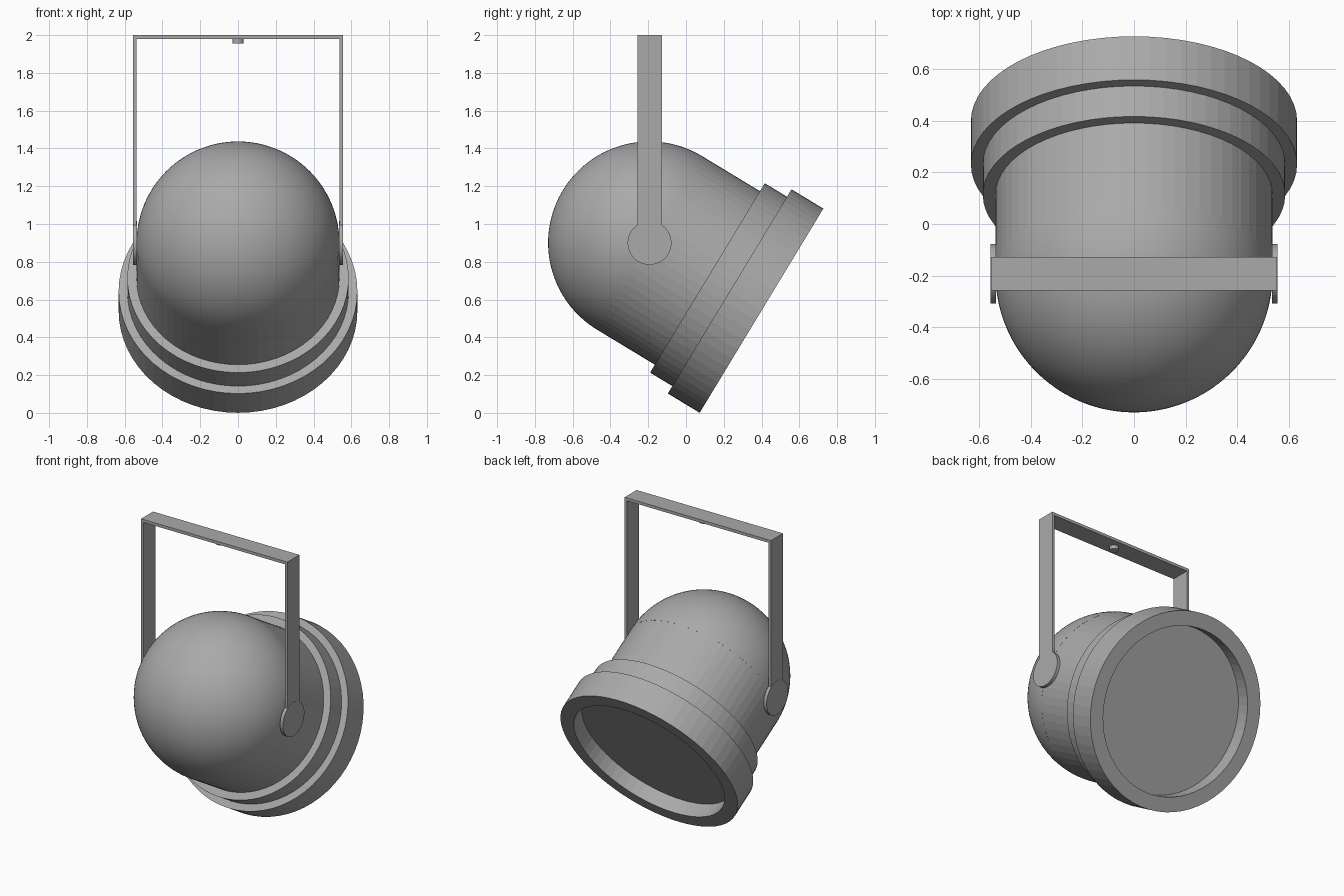
import bpy
import bmesh
import math
from mathutils import Matrix, Vector

cube = bpy.data.objects.get("Cube")
if cube:
    bpy.data.objects.remove(cube, do_unlink=True)

# Single painted metal finish
metal = bpy.data.materials.new("grey metal")
metal.use_nodes = True
GREY = (0.4, 0.4, 0.4, 1)
metal.diffuse_color = GREY
metal.node_tree.nodes["Principled BSDF"].inputs["Base Color"].default_value = GREY

PIVOT = Vector((0, -0.193, 0.9))
TILT = Matrix.Translation(PIVOT) @ Matrix.Rotation(math.radians(-121.2), 4, "X")
R = 0.537


def finish(name, bm, matrix=Matrix()):
    bmesh.ops.recalc_face_normals(bm, faces=bm.faces)
    mesh = bpy.data.meshes.new(name)
    bm.to_mesh(mesh)
    bm.free()
    mesh.materials.append(metal)
    obj = bpy.data.objects.new(name, mesh)
    bpy.context.collection.objects.link(obj)
    obj.matrix_world = matrix
    return obj


def lathe(name, profile, steps):
    """Spin (radius, distance) points around the lamp axis."""
    bm = bmesh.new()
    verts = [bm.verts.new((r, 0, t)) for r, t in profile]
    edges = [bm.edges.new(pair) for pair in zip(verts, verts[1:])]
    bmesh.ops.spin(bm, geom=verts + edges, axis=(0, 0, 1), cent=(0, 0, 0),
                   angle=math.tau, steps=steps)
    bmesh.ops.remove_doubles(bm, verts=bm.verts, dist=0.0002)
    return finish(name, bm, TILT)


def box(name, low, high):
    bm = bmesh.new()
    low, high = Vector(low), Vector(high)
    bmesh.ops.create_cube(bm, size=1, matrix=Matrix.Translation((low + high) / 2)
                          @ Matrix.Diagonal((high - low).to_4d()))
    return finish(name, bm)


def disc(name, radius, depth, matrix):
    bm = bmesh.new()
    bmesh.ops.create_cone(bm, cap_ends=True, segments=48, radius1=radius,
                          radius2=radius, depth=depth)
    return finish(name, bm, matrix)


# Rounded rear of the lamp
arc = [math.pi / 2 * i / 32 for i in range(33)]
dome = lathe("rear_dome", [(R * math.sin(a), -R * math.cos(a)) for a in arc], 128)
for face in dome.data.polygons:
    face.use_smooth = True

# Straight barrel with two stepped collars and a recessed front opening
lathe("lamp_barrel", [(R, 0), (R, 0.358), (0.586, 0.358), (0.586, 0.496),
                      (0.632, 0.496), (0.632, 0.693), (R, 0.693), (R, 0.59)], 64)
lathe("lens", [(R, 0.59), (0, 0.59)], 64)

# Hanging bracket: two arms with round pivots, a cross bar and a fixing bolt
y0, y1 = PIVOT.y - 0.065, PIVOT.y + 0.065
for side, name in ((1, "left"), (-1, "right")):
    inner, outer = sorted((side * 0.537, side * 0.555))
    box(name + "_bracket_arm", (inner, y0, 0.93), (outer, y1, 1.98))
    disc(name + "_pivot_disc", 0.116, 0.022,
         Matrix.Translation((side * 0.546, PIVOT.y, PIVOT.z))
         @ Matrix.Rotation(math.pi / 2, 4, "Y"))
box("bracket_cross_bar", (-0.555, y0, 1.98), (0.555, y1, 2))
disc("fixing_bolt", 0.029, 0.03, Matrix.Translation((0, PIVOT.y, 1.97)))
